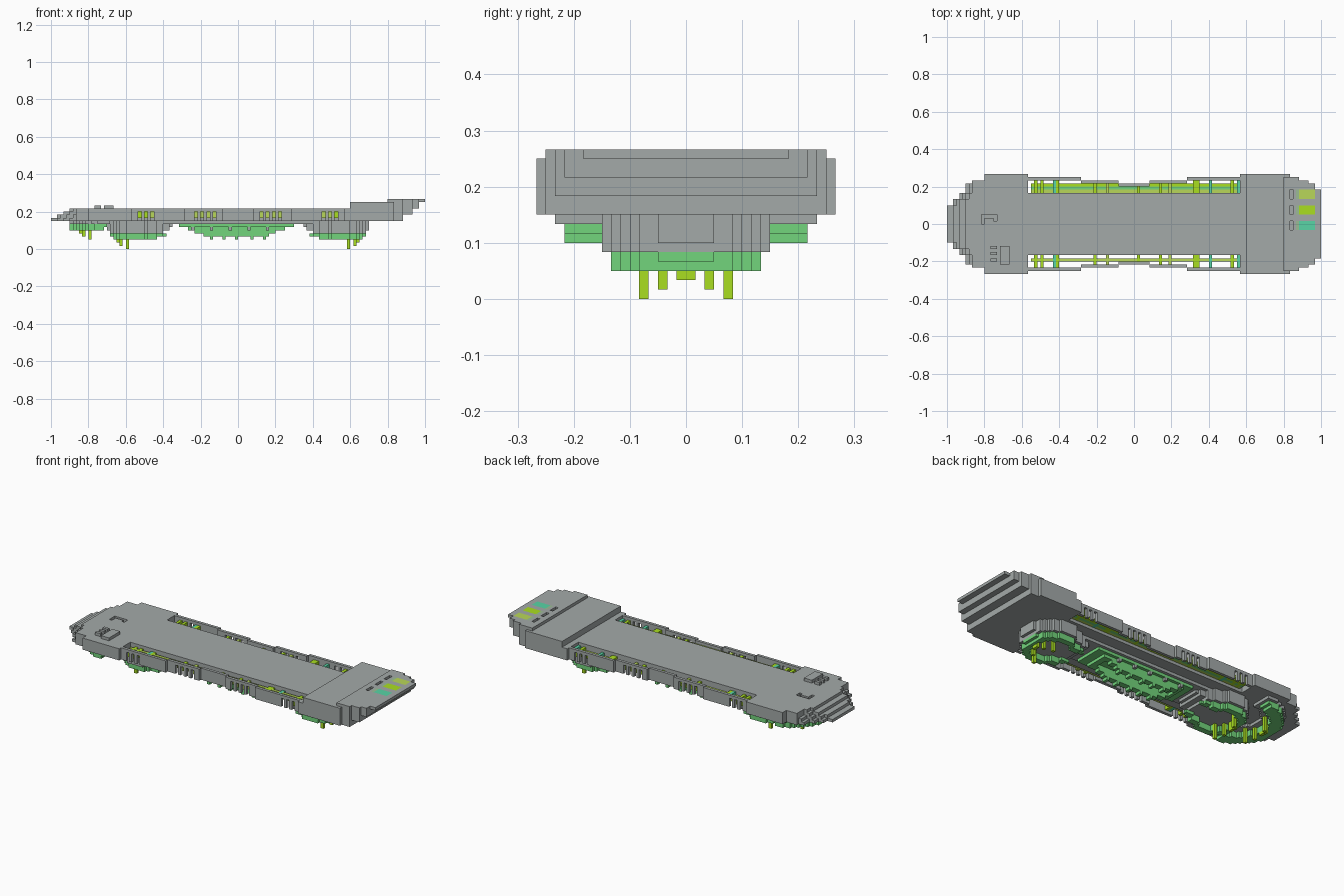
import bpy

if "Cube" in bpy.data.objects:
    bpy.data.objects.remove(bpy.data.objects["Cube"])

U = 1 / 60  # block size; every part is made of whole blocks


def material(name, rgb):
    m = bpy.data.materials.new(name)
    m.diffuse_color = (*rgb, 1)
    m.use_nodes = True
    m.node_tree.nodes["Principled BSDF"].inputs["Base Color"].default_value = m.diffuse_color
    return m


GREY = material("hull_grey", (0.37, 0.40, 0.395))
GREEN = material("leaf_green", (0.17, 0.66, 0.20))
LIME = material("lime", (0.40, 0.74, 0.015))
TEAL = material("teal", (0.10, 0.66, 0.38))
PALE = material("pale_lime", (0.48, 0.68, 0.10))
MUTED = material("muted_green", (0.33, 0.50, 0.30))

SIDES = [((1, 0, 0), ((1, 0, 0), (1, 1, 0), (1, 1, 1), (1, 0, 1))),
         ((-1, 0, 0), ((0, 0, 0), (0, 0, 1), (0, 1, 1), (0, 1, 0))),
         ((0, 1, 0), ((0, 1, 0), (0, 1, 1), (1, 1, 1), (1, 1, 0))),
         ((0, -1, 0), ((0, 0, 0), (1, 0, 0), (1, 0, 1), (0, 0, 1))),
         ((0, 0, 1), ((0, 0, 1), (1, 0, 1), (1, 1, 1), (0, 1, 1))),
         ((0, 0, -1), ((0, 0, 0), (0, 1, 0), (1, 1, 0), (1, 0, 0)))]


def box(x0, x1, y0, y1, z0, z1):
    return {(x, y, z) for x in range(x0, x1) for y in range(y0, y1) for z in range(z0, z1)}


def flip_x(cells):
    return {(-1 - x, y, z) for x, y, z in cells}


def both(cells):
    return cells | {(x, -1 - y, z) for x, y, z in cells}


def plan(x0, x1, z0, z1, half_width):
    """Slab symmetric in y whose half width depends on x."""
    out = set()
    for x in range(x0, x1):
        w = half_width(x)
        out |= box(x, x + 1, -w, w, z0, z1)
    return out


def ring(cx, r_out, r_in, x0, x1, z0, z1):
    return {c for c in box(x0, x1, -16, 16, z0, z1)
            if r_in ** 2 <= (c[0] + .5 - cx) ** 2 + (c[1] + .5) ** 2 <= r_out ** 2}


def part(name, mat, cells):
    """Skin a set of blocks, keeping only the exposed faces."""
    index, faces = {}, []
    for x, y, z in cells:
        for (dx, dy, dz), corners in SIDES:
            if (x + dx, y + dy, z + dz) not in cells:
                faces.append([index.setdefault((x + a, y + b, z + c), len(index))
                              for a, b, c in corners])
    me = bpy.data.meshes.new(name)
    me.from_pydata([(x * U, y * U, z * U) for x, y, z in index], [], faces)
    me.materials.append(mat)
    ob = bpy.data.objects.new(name, me)
    bpy.context.collection.objects.link(ob)


def bow_width(x):
    for limit, w in ((-58, 6), (-56, 8), (-54, 10), (-52, 13), (-48, 14)):
        if x < limit:
            return w
    return 16


def tail_width(x):
    for limit, w in ((50, 16), (53, 15), (56, 14), (58, 13)):
        if x < limit:
            return w
    return 11


# Bow: four stepped layers, with a bracket-shaped groove in the deck
bow = set()
for k in range(4):
    bow |= plan(-60 + 2 * k, -34, 9 + k, 10 + k, lambda x: bow_width(x - k if x < -52 else x))
bow -= box(-49, -44, 2, 3, 12, 13) | box(-49, -48, 0, 2, 12, 13) | box(-45, -44, 1, 2, 12, 13)
part("bow", GREY, bow)

# Central deck
part("central_deck", GREY, box(-34, 34, -10, 10, 9, 13))

# Tail: layers overhang further aft as they rise
BARS = ((8, 11, PALE, "pale"), (3, 6, LIME, "lime"), (-2, 1, TEAL, "teal"))
tail = (plan(34, 53, 9, 11, tail_width) | plan(34, 56, 11, 13, tail_width)
        | plan(36, 58, 13, 15, tail_width)
        | plan(48, 60, 15, 16, lambda x: min(15, tail_width(x))))
for y0, y1, mat, label in BARS:
    tail -= box(50, 51, y0, y1, 15, 16) | box(52, 58, y0, y1, 15, 16)
    part("tail_light_fade_" + label, MUTED, box(52, 53, y0, y1, 15, 16))
    part("tail_light_" + label, mat, box(53, 58, y0, y1, 15, 16))
part("tail", GREY, tail)

# Side walls, waisted in the middle, with comb-like slits open at the bottom
wall = set()
for x0, x1, w in ((-5, 5, 13), (5, 17, 14), (-17, -5, 14), (17, 34, 15), (-34, -17, 15)):
    wall |= box(x0, x1, w - 1, w, 9, 13)
for s in (27, 29, 31, 7, 9, 11, 13):
    slit = box(s, s + 1, 11, 16, 9, 12)
    wall -= slit | flip_x(slit)
part("side_walls", GREY, both(wall))

# Coloured cross bars inside the side slots, standing proud of the rails
BAR_X = ((-32, LIME), (-30, LIME), (-26, TEAL), (-25, LIME), (-13, LIME), (-9, PALE), (1, LIME),
         (8, LIME), (11, PALE), (19, LIME), (20, LIME), (24, TEAL), (31, LIME), (33, TEAL))
bars = set()
for i, (x, mat) in enumerate(BAR_X):
    reach = 12 if abs(x) < 5 else 13 if abs(x) < 17 else 14
    bar = both(box(x, x + 1, 10, reach, 10, 12))
    bars |= bar
    part(f"cross_bar_{i}", mat, bar)

# Long rails threaded through the cross bars
part("front_rail", PALE, box(-33, 34, -12, -11, 10, 12) - bars)
part("back_rail_inner", PALE, box(-33, 34, 10, 11, 10, 11) - bars)
part("back_rail_middle", GREEN, box(-33, 34, 11, 12, 10, 11) - bars)
part("back_rail_outer", LIME, box(-33, 34, 12, 13, 10, 11) - bars)

# Deck fittings near the bow
part("deck_box", GREY, box(-43, -40, -13, -7, 13, 14))
part("deck_ribs", GREY, box(-46, -44, -8, -7, 13, 14) | box(-46, -44, -10, -9, 13, 14)
     | box(-46, -44, -12, -11, 13, 14))


# Landing feet: rounded outside, tapering towards the middle
def foot_layer(x0, x1, z0, z1, r):
    def width(x):
        d = x + .5 - 33
        if d > 0:
            return int(round(max(r * r - d * d, 4) ** .5))
        return max(3, int(round(r + d * 0.45 + 0.5))) if d < -3 else r
    return plan(x0, x1, z0, z1, width)


def prongs(cx, z, up):
    """Arc of three prong lengths, the outermost one shortest."""
    return (both(box(cx + 2, cx + 3, 4, 5, z - 3, z + up))
            | both(box(cx + 4, cx + 5, 2, 3, z - 2, z + up))
            | box(cx + 5, cx + 6, -1, 1, z - 1, z + up))


foot_base = (foot_layer(20, 42, 8, 9, 9) | foot_layer(21, 42, 7, 8, 9)
             | foot_layer(22, 42, 6, 7, 9) | foot_layer(24, 41, 5, 6, 9))
foot_prongs = prongs(33, 3, 2)
# The pad is a rim around a hollow
foot_pad = foot_layer(23, 41, 4, 5, 8) | foot_layer(26, 40, 3, 4, 8)
foot_pad -= foot_layer(23, 39, 3, 5, 6) | foot_prongs
for label, f in (("aft", lambda c: c), ("fore", flip_x)):
    part(label + "_foot_base", GREY, f(foot_base))
    part(label + "_foot_pad", GREEN, f(foot_pad))
    part(label + "_foot_prongs", LIME, f(foot_prongs))

# Bow ring with its own prongs
part("bow_ring_collar", GREY, ring(-41, 14, 7, -54, -41, 8, 9))
part("bow_ring", GREEN, ring(-41, 13.3, 9.5, -54, -42, 7, 8) | ring(-41, 13.3, 9.5, -54, -43, 6, 7))
part("bow_prongs", LIME, flip_x(prongs(45, 6, 2)))

# Belly: narrow stepped green keel with a hollow and teeth, under a grey plate
part("belly_plate", GREY, box(-24, 24, -6, 6, 8, 9))
keel = (box(-19, 18, -5, 5, 7, 8) | box(-16, 15, -4, 4, 6, 7)
        | box(-14, 12, -4, 4, 5, 6) | box(-11, 10, -4, 4, 4, 5))
keel -= box(-15, 13, -2, 2, 4, 7)
for x in (-9, -5, -1, 4, 8):
    keel |= both(box(x, x + 1, 2, 4, 3, 4))
part("belly_keel", GREEN, keel)
part("belly_studs", GREY, both(set().union(*(box(x, x + 1, 4, 5, 6, 7) for x in range(-15, 15, 6)))))
